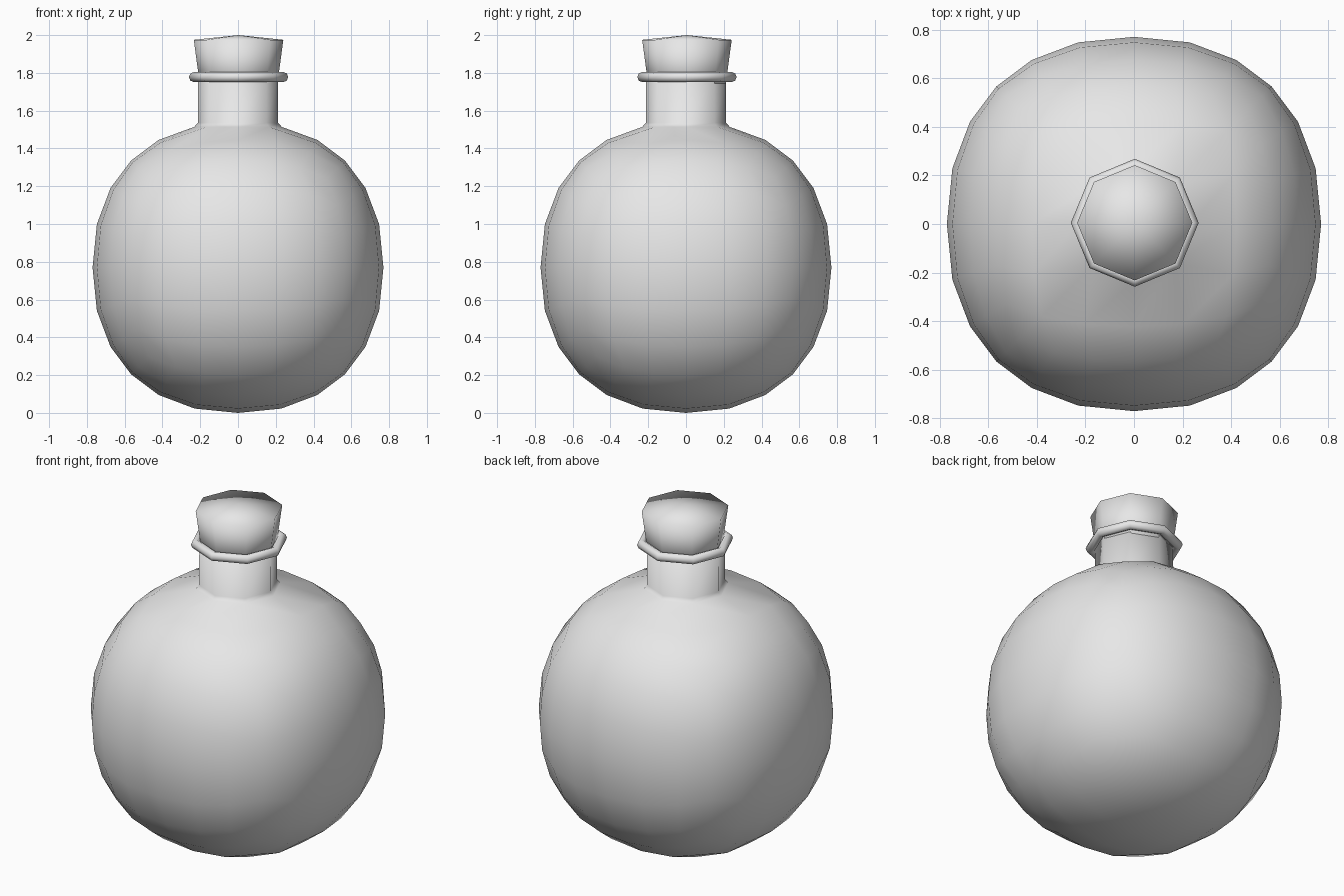
import bpy, bmesh
from math import cos, sin, pi
from mathutils import Vector

cube = bpy.data.objects.get("Cube")
if cube:
    bpy.data.objects.remove(cube)

grey = bpy.data.materials.new("plain_grey")
grey.use_nodes = True
grey.diffuse_color = (0.8, 0.8, 0.8, 1)
grey.node_tree.nodes["Principled BSDF"].inputs["Base Color"].default_value = (0.8, 0.8, 0.8, 1)

SIDES = 8
RADIUS = 0.77


def finish(name, bm):
    bmesh.ops.recalc_face_normals(bm, faces=bm.faces)
    for f in bm.faces:
        f.smooth = True
    mesh = bpy.data.meshes.new(name)
    bm.to_mesh(mesh)
    bm.free()
    mesh.materials.append(grey)
    obj = bpy.data.objects.new(name, mesh)
    bpy.context.collection.objects.link(obj)
    return obj


def lathe(name, profile, closed=False):
    """Turn (radius, height) points into an eight-sided solid."""
    bm = bmesh.new()
    rings = [[bm.verts.new((r * cos(2 * pi * i / SIDES), r * sin(2 * pi * i / SIDES), z))
              for i in range(SIDES)] for r, z in profile]
    pairs = list(zip(rings, rings[1:]))
    if closed:
        pairs.append((rings[-1], rings[0]))
    for a, b in pairs:
        for i in range(SIDES):
            j = (i + 1) % SIDES
            bm.faces.new((a[i], a[j], b[j], b[i]))
    bmesh.ops.remove_doubles(bm, verts=bm.verts, dist=0.0001)
    return finish(name, bm)


# Flask: a cube grid puffed into a slightly boxy ball
bm = bmesh.new()
bmesh.ops.create_cube(bm, size=2)
bmesh.ops.subdivide_edges(bm, edges=bm.edges, cuts=5, use_grid_fill=True)
opening = [f for f in bm.faces
           if f.calc_center_median().z > 0.99
           and max(abs(c) for c in f.calc_center_median().xy) < 0.3]
bmesh.ops.delete(bm, geom=opening, context='FACES')
for v in bm.verts:
    d = Vector([c * (0.92 + 0.08 * c ** 4) for c in v.co]).normalized()
    reach = sum(abs(c) ** 2.25 for c in d) ** (-1 / 2.25)
    v.co = d * reach * RADIUS + Vector((0, 0, RADIUS))

# Neck: the opening rounded to an octagon and drawn upward
rim = [e for e in bm.edges if e.is_boundary]


def shape_rim(edges, radius, height):
    for v in {v for e in edges for v in e.verts}:
        flat = v.co.xy.normalized() * radius
        v.co = (flat.x, flat.y, height)


shape_rim(rim, 0.232, 1.514)
for radius, height in ((0.213, 1.535), (0.212, 1.78), (0.18, 1.78)):
    geom = bmesh.ops.extrude_edge_only(bm, edges=rim)["geom"]
    rim = [g for g in geom if isinstance(g, bmesh.types.BMEdge) and g.is_boundary]
    shape_rim(rim, radius, height)
finish("flask", bm)

# Lip ring around the mouth
lip = lathe("lip_ring", [(0.236 + 0.027 * cos(2 * pi * k / 8), 1.778 + 0.027 * sin(2 * pi * k / 8))
                         for k in range(8)], closed=True)

# Tapered stopper with a shallow peaked top
stopper = lathe("stopper", [(0, 1.7), (0.2, 1.7), (0.237, 1.975), (0, 2.0)])

for part in (lip, stopper):
    part.location = (0.003, 0.005, 0)
